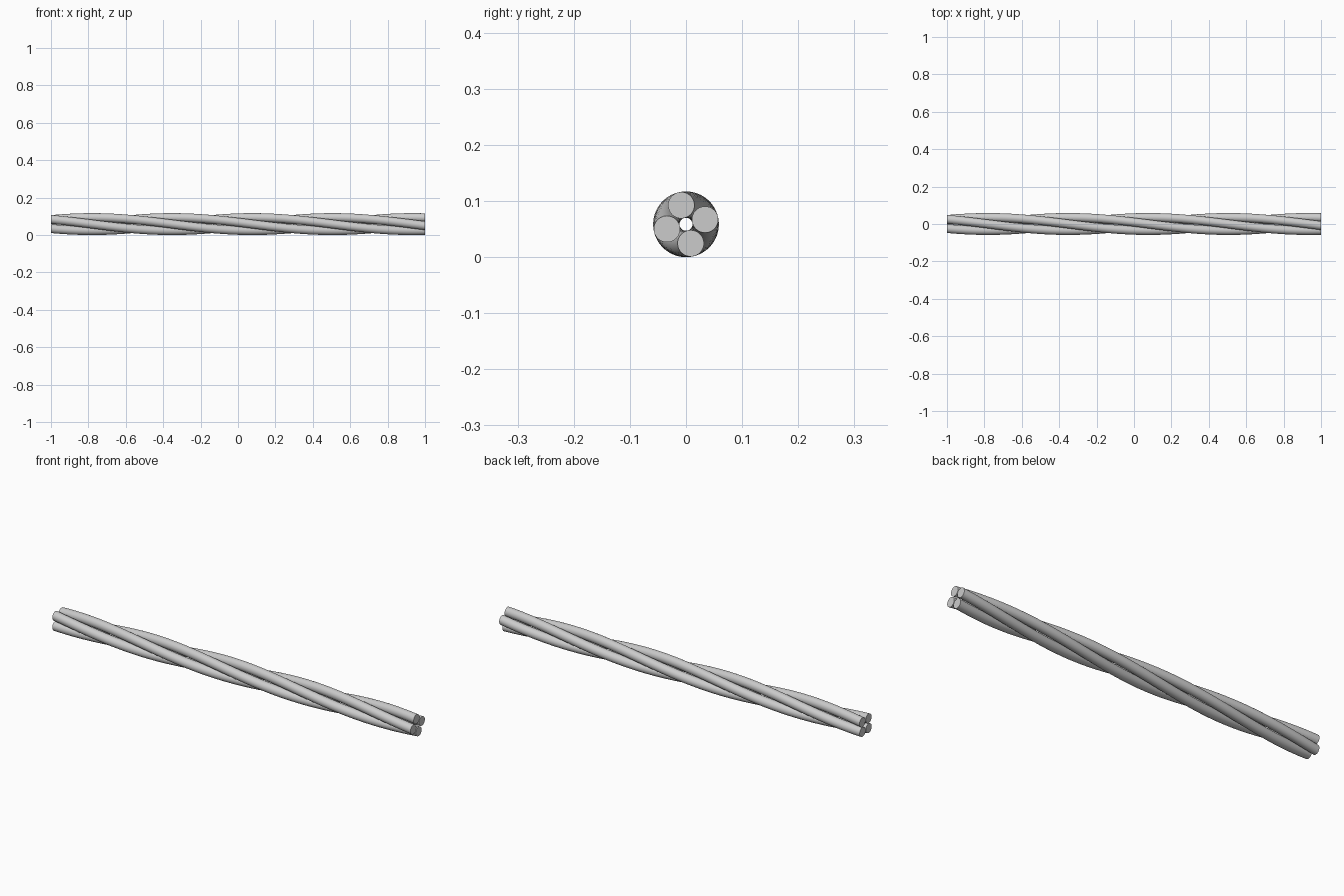
import bpy
import bmesh
from math import cos, sin, pi, radians

cube = bpy.data.objects.get("Cube")
if cube:
    bpy.data.objects.remove(cube, do_unlink=True)

LENGTH = 2.0
STRANDS = 4
STRAND_RADIUS = 0.0235
LAY_RADIUS = 0.035              # strand centre to cable axis
AXIS_HEIGHT = STRAND_RADIUS + LAY_RADIUS
TWIST = radians(420)            # over the whole length
END_ANGLE = radians(14)         # first strand at the +x end
SIDES = 32
STEPS = 120

# Plain grey metal
steel = bpy.data.materials.new("grey_steel")
steel.use_nodes = True
colour = (0.6, 0.6, 0.6, 1)
steel.diffuse_color = colour
steel.node_tree.nodes["Principled BSDF"].inputs["Base Color"].default_value = colour


def ring(bm, x, angle):
    """Circle of vertices across the cable, at one point along a strand."""
    cy = LAY_RADIUS * cos(angle)
    cz = AXIS_HEIGHT + LAY_RADIUS * sin(angle)
    turns = [angle + 2 * pi * i / SIDES for i in range(SIDES)]
    return [bm.verts.new((x, cy + STRAND_RADIUS * cos(t), cz + STRAND_RADIUS * sin(t)))
            for t in turns]


def make_strand(name, end_angle):
    """Helical rod with flat ends cut square to the cable axis."""
    bm = bmesh.new()
    rings = []
    for s in range(STEPS + 1):
        f = s / STEPS
        rings.append(ring(bm, LENGTH * (f - 0.5), end_angle - TWIST * (1 - f)))
    for a, b in zip(rings, rings[1:]):
        for i in range(SIDES):
            j = (i + 1) % SIDES
            bm.faces.new((a[i], a[j], b[j], b[i]))
    bm.faces.new(rings[0])
    bm.faces.new(rings[-1])
    bmesh.ops.recalc_face_normals(bm, faces=bm.faces)
    mesh = bpy.data.meshes.new(name)
    bm.to_mesh(mesh)
    bm.free()
    mesh.materials.append(steel)
    obj = bpy.data.objects.new(name, mesh)
    bpy.context.collection.objects.link(obj)
    return obj


# Four strands laid around an open core
bpy.ops.object.select_all(action="DESELECT")
for k in range(STRANDS):
    strand = make_strand(f"cable_strand_{k + 1}", END_ANGLE + 2 * pi * k / STRANDS)
    strand.select_set(True)
    bpy.context.view_layer.objects.active = strand
bpy.ops.object.shade_smooth_by_angle(angle=radians(40))
